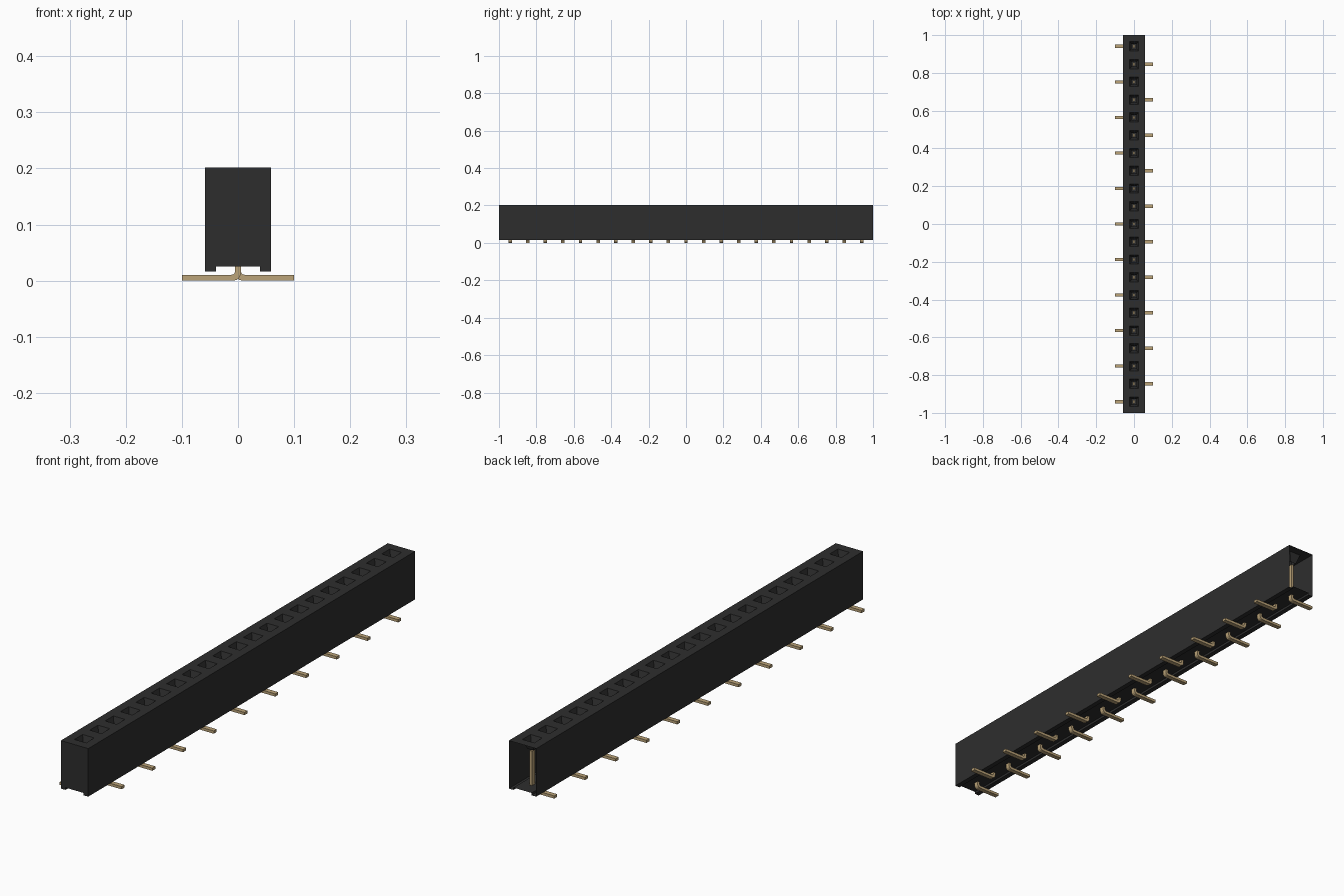
import bpy, bmesh, math

cube = bpy.data.objects.get("Cube")
if cube:
    bpy.data.objects.remove(cube, do_unlink=True)

COUNT, PITCH = 21, 0.094
TOP, FLOOR, FOOT = 0.202, 0.025, 0.016
HALF_W, RAIL_IN = 0.0585, 0.039


def material(name, rgb):
    m = bpy.data.materials.new(name)
    m.use_nodes = True
    m.diffuse_color = (*rgb, 1)
    bsdf = m.node_tree.nodes["Principled BSDF"]
    bsdf.inputs["Base Color"].default_value = (*rgb, 1)
    bsdf.inputs["Roughness"].default_value = 0.6
    return m


def finish(bm, name, mat):
    bmesh.ops.recalc_face_normals(bm, faces=bm.faces)
    mesh = bpy.data.meshes.new(name)
    bm.to_mesh(mesh)
    bm.free()
    mesh.materials.append(mat)
    obj = bpy.data.objects.new(name, mesh)
    bpy.context.collection.objects.link(obj)
    return obj


black = material("black plastic", (0.027, 0.027, 0.027))
gold = material("pale gold", (0.50, 0.37, 0.19))
pin_y = [(i - (COUNT - 1) / 2) * PITCH for i in range(COUNT)]

# Housing: thin hollow shell, two foot rails below, open at the back end
section = [(-HALF_W, TOP), (-HALF_W, FOOT), (-RAIL_IN, FOOT), (-RAIL_IN, FLOOR),
           (RAIL_IN, FLOOR), (RAIL_IN, FOOT), (HALF_W, FOOT), (HALF_W, TOP)]
cuts = [-1] + [y + PITCH / 2 for y in pin_y[:-1]] + [1]
bm = bmesh.new()
rings = [[bm.verts.new((x, y, z)) for x, z in section] for y in cuts]
bm.faces.new(rings[0])


def square(y, half, z):
    return [bm.verts.new((sx * half, y + sy * half, z))
            for sx, sy in ((-1, -1), (1, -1), (1, 1), (-1, 1))]


def bridge(a, b):
    for k in range(4):
        n = (k + 1) % 4
        bm.faces.new((a[k], a[n], b[n], b[k]))


for y, r0, r1 in zip(pin_y, rings, rings[1:]):
    for k in range(len(section) - 1):
        bm.faces.new((r0[k], r0[k + 1], r1[k + 1], r1[k]))
    # Top frame around each socket, then its tapered lead-in
    rim = square(y, 0.025, TOP)
    throat = square(y, 0.013, 0.165)
    bridge([r0[0], r0[-1], r1[-1], r1[0]], rim)
    bridge(rim, throat)
finish(bm, "housing", black)

# Contact pins: upright blade bent into a flat foot, alternating sides
R_OUT, R_IN = 0.013, 0.004
bend = [math.radians(a) for a in (0, 30, 60, 90)]
cx, cz = 0.008, 0.013
profile = [(-0.005, 0.158), (0.005, 0.158), (0.005, 0.016), (0.0075, 0.0115),
           (0.012, 0.0105), (0.1, 0.0105), (0.1, 0.0)]
profile += [(cx - R_OUT * math.sin(a), cz - R_OUT * math.cos(a)) for a in bend]
for i, y in enumerate(pin_y):
    side = -1 if i % 2 == 0 else 1
    bm = bmesh.new()
    face = bm.faces.new([bm.verts.new((side * x, y - 0.009, z)) for x, z in profile])
    ext = bmesh.ops.extrude_face_region(bm, geom=[face])
    moved = [v for v in ext["geom"] if isinstance(v, bmesh.types.BMVert)]
    bmesh.ops.translate(bm, verts=moved, vec=(0, 0.018, 0))
    finish(bm, f"contact_pin_{i + 1:02d}", gold)
